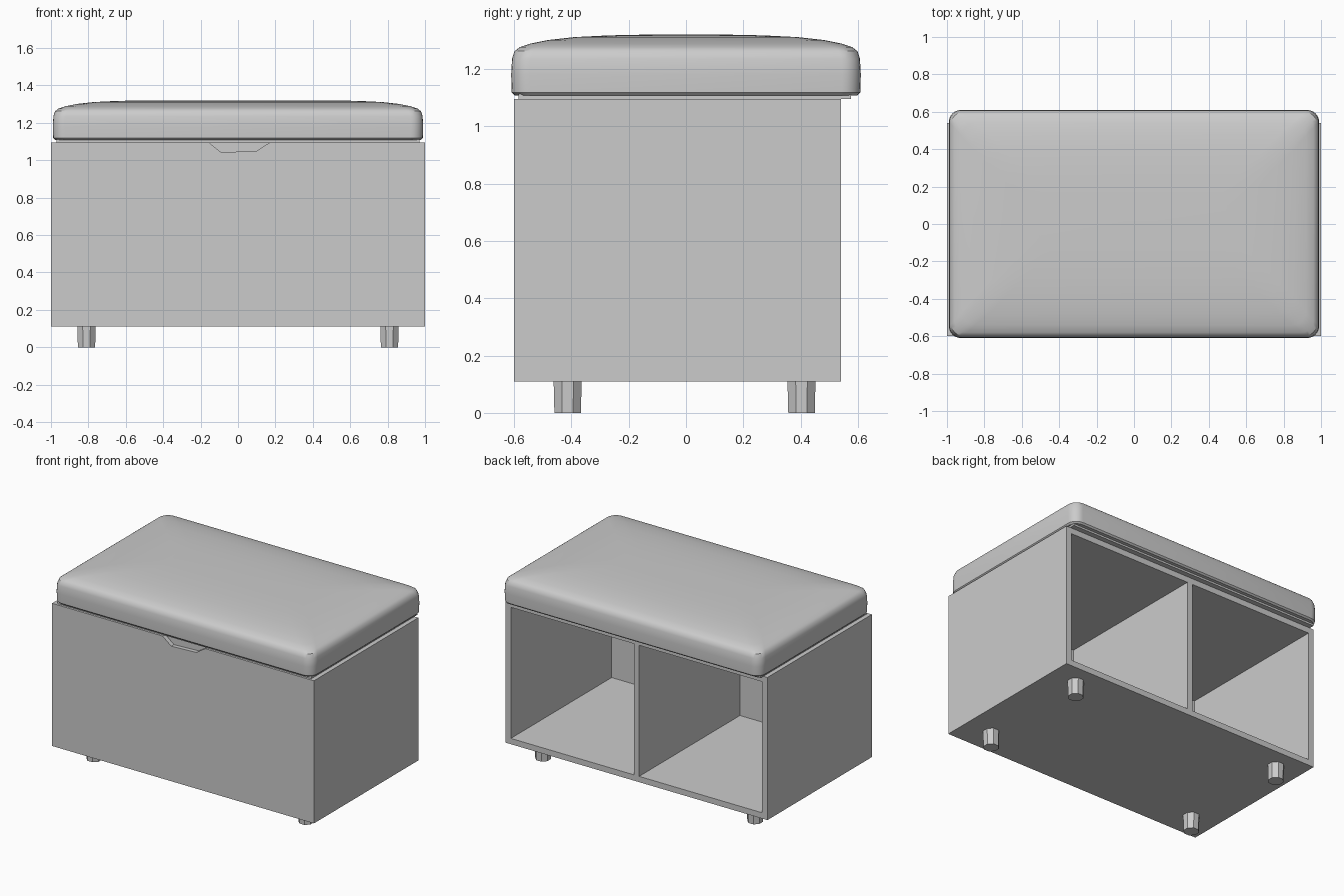
import bpy, bmesh, math

if "Cube" in bpy.data.objects:
    bpy.data.objects.remove(bpy.data.objects["Cube"])


def new_object(name, bm):
    bmesh.ops.recalc_face_normals(bm, faces=bm.faces[:])
    mesh = bpy.data.meshes.new(name)
    bm.to_mesh(mesh)
    bm.free()
    obj = bpy.data.objects.new(name, mesh)
    bpy.context.collection.objects.link(obj)
    return obj


def loft(name, rings):
    """Skin closed rings of points and cap both ends."""
    bm = bmesh.new()
    loops = [[bm.verts.new(p) for p in ring] for ring in rings]
    n = len(loops[0])
    for a, b in zip(loops, loops[1:]):
        for i in range(n):
            j = (i + 1) % n
            bm.faces.new((a[i], a[j], b[j], b[i]))
    bm.faces.new(loops[0])
    bm.faces.new(loops[-1])
    return new_object(name, bm)


def box(name, x0, x1, y0, y1, z0, z1):
    return loft(name, [[(x0, y0, z), (x1, y0, z), (x1, y1, z), (x0, y1, z)]
                       for z in (z0, z1)])


def rounded_rect(hx, hy, r, z, steps=6):
    pts = []
    for k, (sx, sy) in enumerate([(1, 1), (-1, 1), (-1, -1), (1, -1)]):
        for s in range(steps + 1):
            a = math.pi / 2 * (k + s / steps)
            pts.append((sx * (hx - r) + r * math.cos(a),
                        sy * (hy - r) + r * math.sin(a), z))
    return pts


def cut(target, cutter):
    mod = target.modifiers.new("cut", 'BOOLEAN')
    mod.operation = 'DIFFERENCE'
    mod.solver = 'EXACT'
    mod.object = cutter
    bpy.context.view_layer.objects.active = target
    bpy.ops.object.modifier_apply(modifier=mod.name)
    bpy.data.objects.remove(cutter)


# Storage body, with two cubbies open at the back
T = 0.04
body = box("storage_body", -1, 1, -0.6, 0.54, 0.11, 1.095)
for x0, x1 in ((-1 + T, -T / 2), (T / 2, 1 - T)):
    cut(body, box("cubby_cutter", x0, x1, -0.6 + T, 0.7, 0.11 + T, 1.095 - T))

# Finger scoop in the top edge of the front panel
scoop = [(-0.18, 1.12), (-0.15, 1.09), (-0.09, 1.042), (0.10, 1.05),
         (0.17, 1.095), (0.19, 1.12)]
cut(body, loft("scoop_cutter", [[(x, y, z) for x, z in scoop] for y in (-0.7, -0.57)]))

# Thin lid board in the shadow gap
box("lid_board", -0.97, 0.97, -0.585, 0.575, 1.095, 1.112)

# Domed cushion: (inset, height, corner radius) from bottom to top
profile = [(0.012, 1.108, 0.06), (0.002, 1.118, 0.065), (0.0, 1.18, 0.065),
           (0.003, 1.235, 0.065), (0.012, 1.262, 0.065), (0.03, 1.276, 0.065),
           (0.07, 1.289, 0.07), (0.13, 1.301, 0.08), (0.22, 1.311, 0.08),
           (0.34, 1.317, 0.08), (0.48, 1.32, 0.07)]
cushion = loft("cushion", [rounded_rect(0.99 - i, 0.61 - i, r, z) for i, z, r in profile])

# Four short octagonal feet
for fb, y in (("front", -0.413), ("back", 0.403)):
    for side, x in (("left", -0.81), ("right", 0.81)):
        loft(f"{fb}_{side}_foot",
             [[(x + r * math.cos(math.pi / 8 + k * math.pi / 4),
                y + r * math.sin(math.pi / 8 + k * math.pi / 4), z) for k in range(8)]
              for r, z in ((0.05, 0), (0.053, 0.115))])

# Smooth the upholstery only
bpy.ops.object.select_all(action='DESELECT')
cushion.select_set(True)
bpy.context.view_layer.objects.active = cushion
bpy.ops.object.shade_smooth_by_angle(angle=math.radians(35))
